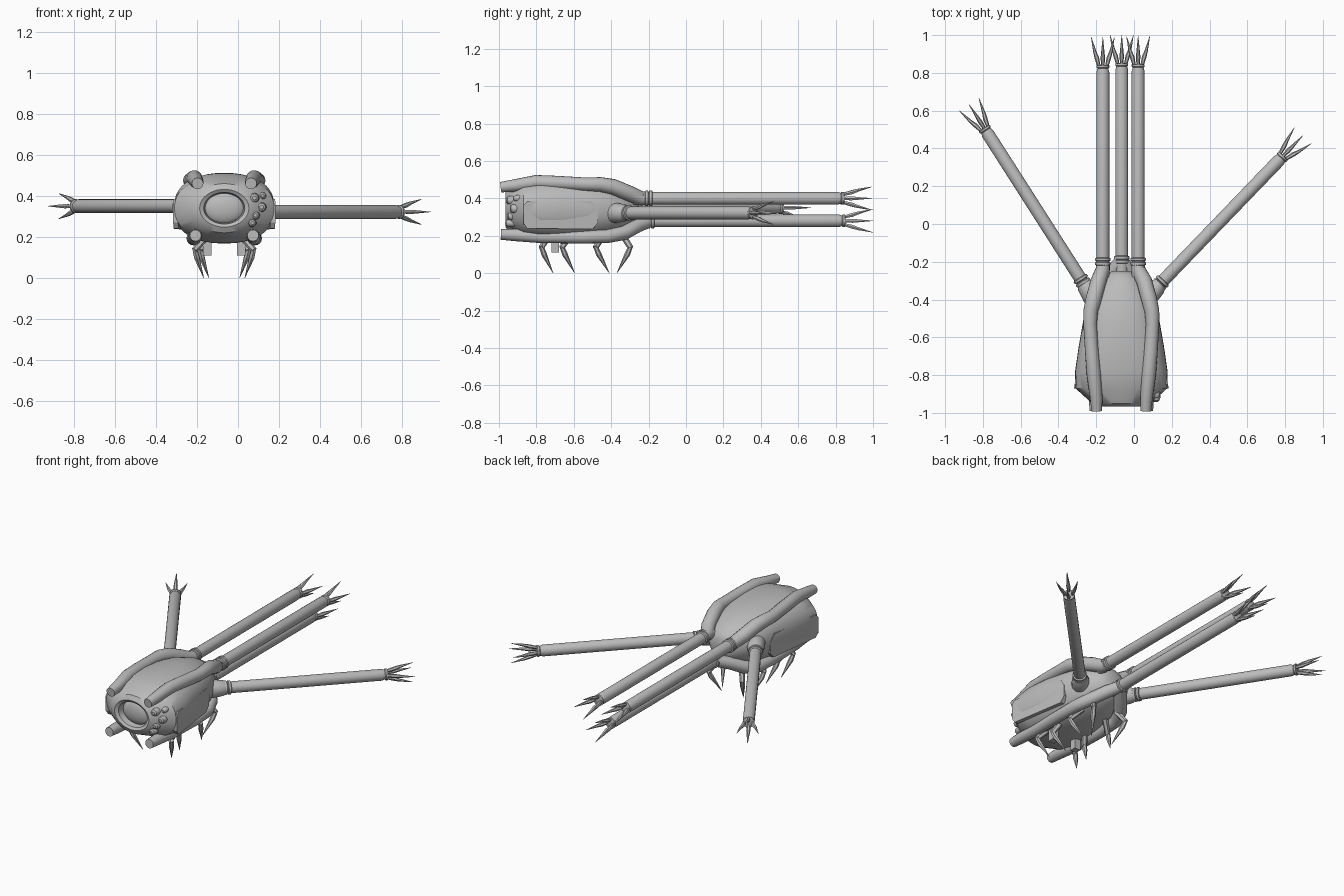
import bpy, bmesh, math
from mathutils import Vector

if "Cube" in bpy.data.objects:
    bpy.data.objects.remove(bpy.data.objects["Cube"])

CX, CZ = -0.067, 0.34
grey = bpy.data.materials.new("grey_metal")
grey.diffuse_color = (0.5, 0.5, 0.5, 1)
grey.use_nodes = True
grey.node_tree.nodes["Principled BSDF"].inputs["Base Color"].default_value = grey.diffuse_color


def finish(name, bm, smooth=True):
    bmesh.ops.recalc_face_normals(bm, faces=bm.faces)
    me = bpy.data.meshes.new(name)
    bm.to_mesh(me)
    bm.free()
    ob = bpy.data.objects.new(name, me)
    bpy.context.collection.objects.link(ob)
    me.materials.append(grey)
    if smooth:
        bpy.ops.object.select_all(action='DESELECT')
        ob.select_set(True)
        bpy.context.view_layer.objects.active = ob
        bpy.ops.object.shade_smooth_by_angle(angle=math.radians(32))
    return ob


def skin(bm, rings):
    """Join rings of points into a closed skin."""
    vs = [[bm.verts.new(p) for p in r] for r in rings]
    n = len(vs[0])
    for a, b in zip(vs, vs[1:]):
        for i in range(n):
            j = (i + 1) % n
            bm.faces.new((a[i], a[j], b[j], b[i]))
    bm.faces.new(vs[0])
    bm.faces.new(vs[-1])


def tube(bm, path, radii, n=16):
    """Sweep a round section of varying radius along a path."""
    pts = [Vector(p) for p in path]
    rings = []
    for i, p in enumerate(pts):
        t = (pts[min(i + 1, len(pts) - 1)] - pts[max(i - 1, 0)]).normalized()
        ref = Vector((0, 0, 1)) if abs(t.z) < 0.95 else Vector((1, 0, 0))
        u = t.cross(ref).normalized()
        v = u.cross(t)
        rings.append([p + radii[i] * (u * math.cos(a) + v * math.sin(a))
                      for a in (math.tau * k / n for k in range(n))])
    skin(bm, rings)


def body_ring(y, w, h, e, n=40):
    """Rounded-square cross-section of the body."""
    pts = []
    for k in range(n):
        a = math.tau * k / n
        c, s = math.cos(a), math.sin(a)
        pts.append((CX + w * math.copysign(abs(c) ** (2 / e), c), y,
                    CZ + h * math.copysign(abs(s) ** (2 / e), s)))
    return pts


# Body with the recessed front eye socket
bm = bmesh.new()
skin(bm, [body_ring(*r) for r in (
    (-0.90, 0.09, 0.07, 2), (-0.955, 0.10, 0.077, 2), (-0.965, 0.12, 0.092, 2),
    (-0.95, 0.155, 0.12, 2), (-0.87, 0.243, 0.152, 2.3), (-0.78, 0.245, 0.17, 2.4),
    (-0.65, 0.226, 0.172, 2.4), (-0.53, 0.205, 0.168, 2.3), (-0.42, 0.185, 0.15, 2.2),
    (-0.33, 0.145, 0.12, 2), (-0.27, 0.09, 0.085, 2), (-0.25, 0.05, 0.05, 2))])
finish("body", bm)

# Large domed lens in the socket
bm = bmesh.new()
bmesh.ops.create_uvsphere(bm, u_segments=32, v_segments=16, radius=1)
for v in bm.verts:
    v.co = (CX + v.co.x * 0.10, -0.905 + v.co.y * 0.035, CZ + v.co.z * 0.077)
finish("front_lens", bm)

# Small lenses beside the socket
bm = bmesh.new()
for x, y, z, r in ((0.08, -0.94, 0.39, 0.024), (0.115, -0.92, 0.345, 0.024),
                   (0.085, -0.935, 0.305, 0.022), (0.07, -0.945, 0.268, 0.02),
                   (0.12, -0.90, 0.40, 0.018)):
    tube(bm, [(x, y + d, z) for d in (0.05, 0, -0.015, -0.022)],
         [r, r, r * 0.8, r * 0.4], 12)
finish("small_lenses", bm)

# Chamfered panels following the body sides
for side, name in ((-1, "left_panel"), (1, "right_panel")):
    bm = bmesh.new()
    outline = ((-0.87, 0.27), (-0.85, 0.24), (-0.50, 0.235), (-0.47, 0.27),
               (-0.47, 0.34), (-0.50, 0.385), (-0.85, 0.385), (-0.87, 0.36))
    rings = []
    for depth in (-0.02, 0.004):
        ring = []
        for y, z in outline:
            w = 0.247 - 0.165 * max(0, y + 0.80)
            ring.append((CX + side * (w + depth - 0.8 * (z - 0.32) ** 2), y, z))
        rings.append(ring)
    skin(bm, rings)
    finish(name, bm, False)

# Four hoses running over the body, two above and two below
for side, name in ((-1, "left"), (1, "right")):
    bm = bmesh.new()
    end_x = -0.165 if side < 0 else 0.022
    tube(bm, [(CX + side * dx, y, z) for dx, y, z in (
        (0.13, -0.99, 0.46), (0.133, -0.92, 0.468), (0.145, -0.80, 0.487), (0.155, -0.68, 0.483),
        (0.165, -0.53, 0.475), (0.162, -0.46, 0.475), (0.145, -0.39, 0.462),
        (0.12, -0.30, 0.425))] + [(end_x, -0.24, 0.40), (end_x, -0.19, 0.40)],
        [0.028, 0.033, 0.038, 0.037, 0.036, 0.039, 0.042, 0.042, 0.038, 0.036])
    finish(name + "_upper_hose", bm)
    bm = bmesh.new()
    tube(bm, [(CX + side * dx, y, z) for dx, y, z in (
        (0.14, -0.99, 0.207), (0.14, -0.92, 0.205), (0.145, -0.78, 0.195), (0.15, -0.55, 0.193),
        (0.145, -0.42, 0.197), (0.11, -0.33, 0.215), (0.05, -0.26, 0.255), (0.0, -0.19, 0.28))],
        [0.028, 0.033, 0.034, 0.034, 0.036, 0.038, 0.038, 0.034])
    finish(name + "_lower_hose", bm)


def arm(name, start, end):
    """Straight arm with base collar, wrist and four pointed fingers."""
    a, b = Vector(start), Vector(end)
    d = (b - a).normalized()
    u = d.cross(Vector((0, 0, 1))).normalized()
    v = u.cross(d)
    bm = bmesh.new()
    tube(bm, [a - d * 0.07, a, b - d * 0.02, b], [0.034, 0.034, 0.034, 0.028], 20)
    for off in (0.0, 0.022):
        tube(bm, [a + d * (off + k) for k in (-0.01, -0.006, 0.006, 0.01)],
             [0.034, 0.041, 0.041, 0.034], 20)
    tube(bm, [b - d * 0.004, b + d * 0.004, b + d * 0.014, b + d * 0.018],
         [0.026, 0.034, 0.034, 0.02], 16)
    finish(name, bm)
    bm = bmesh.new()
    for k in range(4):
        w = u * math.cos(k * math.pi / 2) + v * math.sin(k * math.pi / 2)
        tube(bm, [b + w * 0.018, b + d * 0.055 + w * 0.032, b + d * 0.085 + w * 0.042,
                  b + d * 0.165 + w * 0.062], [0.008, 0.012, 0.009, 0.001], 6)
    finish(name + "_fingers", bm, False)


arm("upper_left_arm", (-0.165, -0.21, 0.40), (-0.165, 0.825, 0.40))
arm("upper_right_arm", (0.022, -0.21, 0.40), (0.022, 0.83, 0.40))
arm("lower_arm", (-0.065, -0.20, 0.28), (-0.065, 0.835, 0.28))
arm("left_side_arm", (-0.27, -0.31, 0.35), (-0.785, 0.495, 0.35))
arm("right_side_arm", (0.135, -0.32, 0.322), (0.78, 0.35, 0.322))

# Shoulder sockets for the side arms
for name, p, q in (("left_shoulder", (-0.19, -0.43, 0.35), (-0.268, -0.31, 0.35)),
                   ("right_shoulder", (0.05, -0.41, 0.322), (0.138, -0.317, 0.322))):
    bm = bmesh.new()
    p, q = Vector(p), Vector(q)
    tube(bm, [p, p.lerp(q, 0.5), p.lerp(q, 0.85), q], [0.055, 0.052, 0.046, 0.036], 20)
    finish(name, bm)

# Eight jointed legs: thigh out to the knee, pointed shin down to the ground
for side, name in ((-1, "left"), (1, "right")):
    for i, (hip, knee, tip) in enumerate(((-0.73, -0.775, -0.71), (-0.62, -0.665, -0.595),
                                          (-0.44, -0.485, -0.41), (-0.34, -0.295, -0.37))):
        bm = bmesh.new()
        spread = 0.0 if i % 2 else 0.025
        k = Vector((CX + side * (0.12 + spread), knee, 0.135))
        h = Vector((CX + side * 0.085, hip, 0.205))
        t = Vector((CX + side * (0.075 + spread), tip, 0.0))
        tube(bm, [h, k], [0.018, 0.015], 6)
        tube(bm, [k + Vector((0, 0, 0.012)), k.lerp(t, 0.25), t], [0.012, 0.015, 0.001], 6)
        finish("%s_leg_%d" % (name, i + 1), bm, False)
    # Square post under the belly
    bm = bmesh.new()
    x = CX + side * 0.082
    skin(bm, [[(x + sx * 0.021, -0.70 + sy * 0.02, z) for sx, sy in
               ((-1, -1), (1, -1), (1, 1), (-1, 1))] for z in (0.11, 0.21)])
    finish(name + "_belly_post", bm, False)
